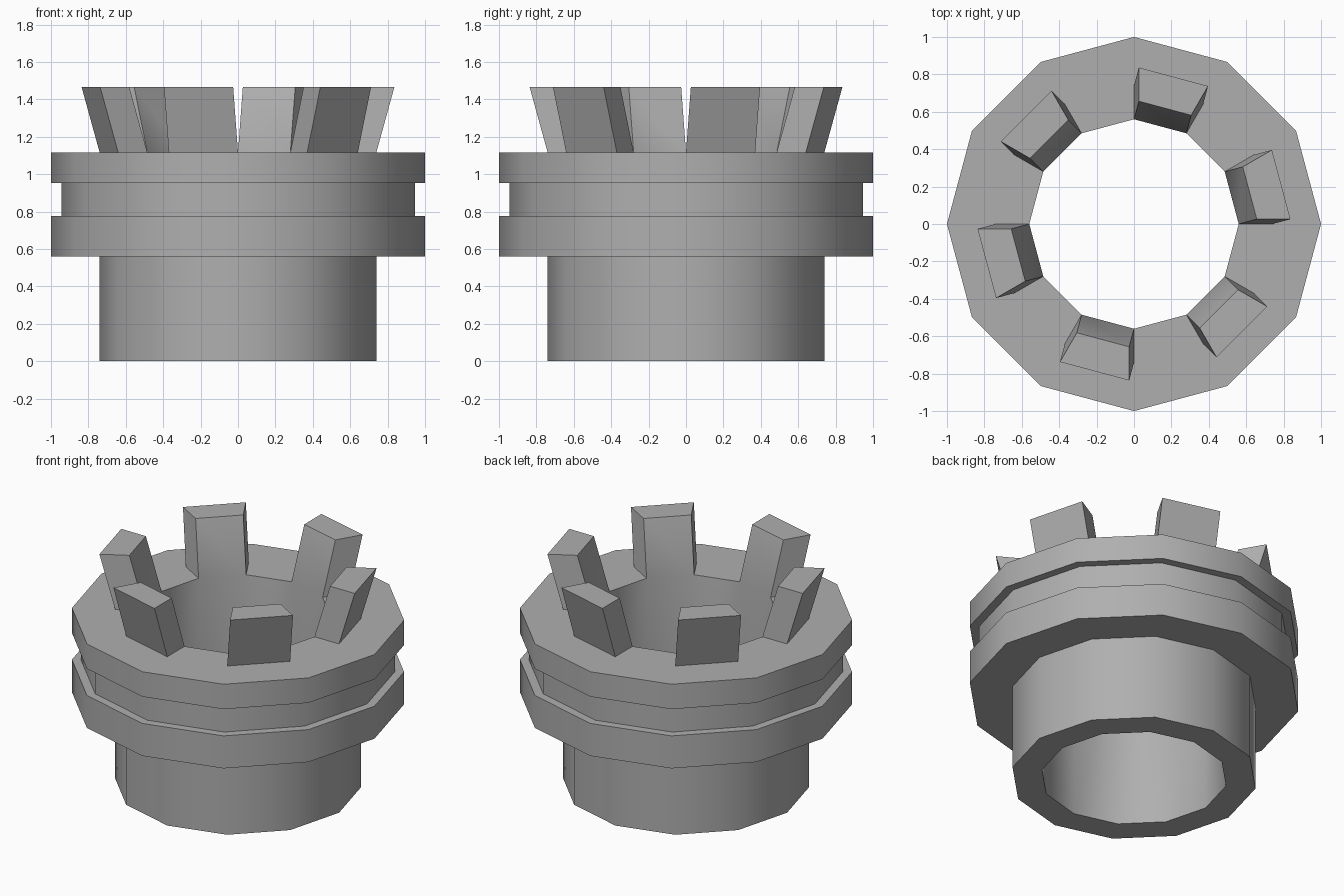
import bpy, bmesh, math
from mathutils import Vector

if "Cube" in bpy.data.objects:
    bpy.data.objects.remove(bpy.data.objects["Cube"])

SIDES = 12
# closed wall section (radius, height), counter-clockwise from inner bottom
PROFILE = [(0.56, 0), (0.74, 0), (0.74, 0.56), (1, 0.56), (1, 0.775),
           (0.945, 0.775), (0.945, 0.952), (1, 0.952), (1, 1.117),
           (0.74, 1.117), (0.56, 1.117)]
TOOTH_HEIGHT, TOOTH_FLARE = 0.35, 0.10

bm = bmesh.new()

# turned collar body
rings = []
for i in range(SIDES):
    a = math.tau * i / SIDES
    rings.append([bm.verts.new((r * math.cos(a), r * math.sin(a), z)) for r, z in PROFILE])
tooth_faces = []
n = len(PROFILE)
for i in range(SIDES):
    a, b = rings[i], rings[(i + 1) % SIDES]
    for j in range(n):
        k = (j + 1) % n
        face = bm.faces.new((a[j], b[j], b[k], a[k]))
        # inner band of the rim, every other segment
        if j == n - 2 and i % 2 == 0:
            tooth_faces.append((i, face))
bm.normal_update()

# six outward-leaning teeth raised from the rim
for i, face in tooth_faces:
    mid = math.tau * (i + 0.5) / SIDES
    shift = Vector((TOOTH_FLARE * math.cos(mid), TOOTH_FLARE * math.sin(mid), TOOTH_HEIGHT))
    top = bmesh.ops.extrude_discrete_faces(bm, faces=[face])["faces"][0]
    bmesh.ops.translate(bm, verts=top.verts, vec=shift)

bmesh.ops.recalc_face_normals(bm, faces=bm.faces)
mesh = bpy.data.meshes.new("toothed_collar")
bm.to_mesh(mesh)
bm.free()
collar = bpy.data.objects.new("toothed_collar", mesh)
bpy.context.collection.objects.link(collar)

# dark grey metal
metal = bpy.data.materials.new("dark_grey_metal")
metal.diffuse_color = (0.43, 0.43, 0.43, 1)
metal.use_nodes = True
metal.node_tree.nodes["Principled BSDF"].inputs["Base Color"].default_value = metal.diffuse_color
mesh.materials.append(metal)

# soft shading around the turned walls, sharp steps
bpy.context.view_layer.objects.active = collar
collar.select_set(True)
bpy.ops.object.shade_smooth_by_angle(angle=math.radians(35))
